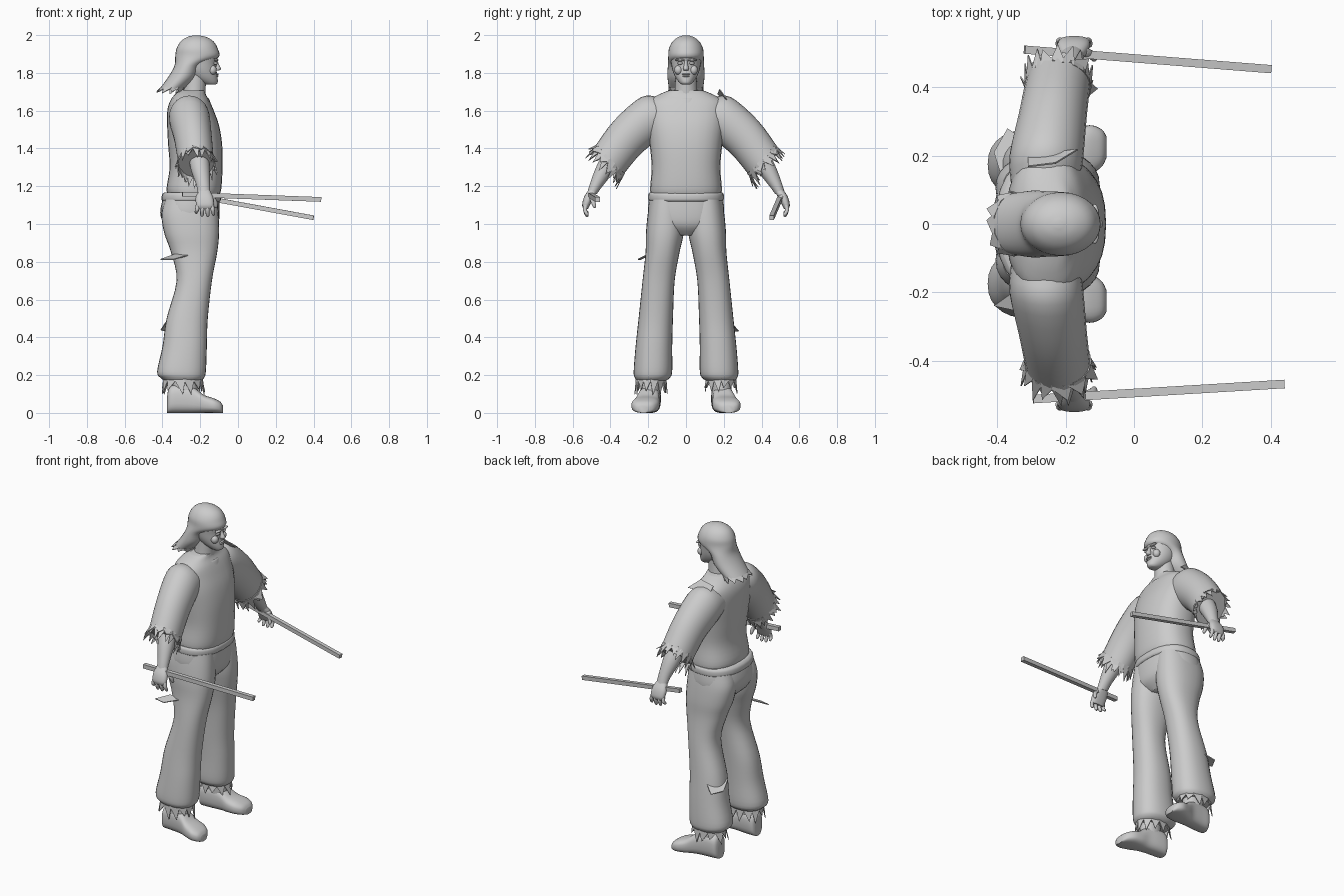
import bpy, bmesh, math, random
from mathutils import Vector, Matrix

random.seed(4)
cube = bpy.data.objects.get("Cube")
if cube:
    bpy.data.objects.remove(cube, do_unlink=True)

grey = bpy.data.materials.new("plain grey")
grey.use_nodes = True
grey.diffuse_color = (0.6, 0.6, 0.6, 1)
grey.node_tree.nodes["Principled BSDF"].inputs["Base Color"].default_value = (0.6, 0.6, 0.6, 1)


def finish(name, bm, side=1, smooth=True, thick=0):
    for v in bm.verts:
        v.co.y *= side
    bmesh.ops.recalc_face_normals(bm, faces=bm.faces)
    me = bpy.data.meshes.new(name)
    bm.to_mesh(me)
    bm.free()
    me.materials.append(grey)
    if smooth:
        me.polygons.foreach_set("use_smooth", [True] * len(me.polygons))
        me.set_sharp_from_angle(angle=math.radians(45))
    ob = bpy.data.objects.new(name, me)
    bpy.context.collection.objects.link(ob)
    if thick:
        mod = ob.modifiers.new("cloth", 'SOLIDIFY')
        mod.thickness = thick
    return ob


# A section is a centre and two half-axes
def level(z, xb, xf, yc, hy, zf=None):
    zf = z if zf is None else zf
    return (Vector(((xb + xf) / 2, yc, (z + zf) / 2)),
            Vector(((xf - xb) / 2, 0, (zf - z) / 2)), Vector((0, hy, 0)))


def limb(x, y, z, hx, r, angle):
    a = math.radians(angle)
    return Vector((x, y, z)), Vector((hx, 0, 0)), Vector((0, math.cos(a), math.sin(a))) * r


def upright(x, y, w, h):
    return Vector((x, y, h / 2)), Vector((0, w, 0)), Vector((0, 0, h / 2))


def rim(sec, t, power=2):
    f = lambda v: math.copysign(abs(v) ** (2 / power), v)
    return sec[0] + sec[1] * f(math.cos(t)) + sec[2] * f(math.sin(t))


def spline(a, b, c, d, t):
    return b + (c - a) * (t / 2) + (2 * a - 5 * b + 4 * c - d) * (t * t / 2) \
        + (3 * b - a - 3 * c + d) * (t ** 3 / 2)


def loft(name, secs, side=1, power=2, n=28, steps=4):
    bm = bmesh.new()
    last = len(secs) - 1
    rings = []
    for i in range(last):
        quad = [secs[min(max(i + k, 0), last)] for k in (-1, 0, 1, 2)]
        for s in range(steps):
            rings.append([spline(*(q[j] for q in quad), s / steps) for j in range(3)])
    rings.append(secs[-1])
    loops = [[bm.verts.new(rim(r, math.tau * k / n, power)) for k in range(n)] for r in rings]
    for a, b in zip(loops, loops[1:]):
        for k in range(n):
            bm.faces.new((a[k], a[k - 1], b[k - 1], b[k]))
    bm.faces.new(loops[0])
    bm.faces.new(loops[-1])
    return finish(name, bm, side)


def fringe(name, sec, drop, count, flare, side=1, power=2):
    bm = bmesh.new()
    for i in range(count):
        t = math.tau * i / count
        w = math.tau / count
        a, b, m = (rim(sec, t + w * k, power) for k in (0, 1.1, random.uniform(0.2, 0.8)))
        tip = m + drop * random.uniform(0.5, 1.1) + (m - sec[0]) * random.uniform(0, flare)
        up = drop * -0.25
        bm.faces.new([bm.verts.new(p) for p in (a + up, a, tip, b, b + up)])
    return finish(name, bm, side, False, 0.004)


def flap(name, pts):
    bm = bmesh.new()
    bm.faces.new([bm.verts.new(p) for p in pts])
    finish(name, bm, 1, False, 0.005)


def blob(name, loc, size, side=1):
    bm = bmesh.new()
    bmesh.ops.create_uvsphere(bm, u_segments=16, v_segments=10, radius=1,
                              matrix=Matrix.Translation(loc) @ Matrix.Diagonal((*size, 1)))
    finish(name, bm, side)


def stick(name, start, end, w):
    a, b = Vector(start), Vector(end)
    m = Matrix.Translation((a + b) / 2) @ (b - a).to_track_quat('X', 'Z').to_matrix().to_4x4()
    bm = bmesh.new()
    bmesh.ops.create_cube(bm, size=1, matrix=m @ Matrix.Diagonal(((b - a).length, w, w, 1)))
    finish(name, bm, 1, False)


# Shirt body and neckline
loft("shirt", [level(1.15, -.37, -.1, 0, .185), level(1.19, -.378, -.088, 0, .19),
               level(1.3, -.362, -.082, 0, .182), level(1.42, -.37, -.084, 0, .192),
               level(1.52, -.375, -.1, 0, .205), level(1.6, -.374, -.128, 0, .21),
               level(1.65, -.36, -.15, 0, .2), level(1.685, -.335, -.17, 0, .145),
               level(1.708, -.305, -.175, 0, .088)], power=2.4)
loft("collar", [level(1.69, -.32, -.145, 0, .1, 1.64), level(1.715, -.31, -.155, 0, .09, 1.665),
                level(1.712, -.3, -.165, 0, .082, 1.667)])

# Trousers
loft("trouser_seat", [level(1.165, -.39, -.1, 0, .192), level(1.06, -.412, -.097, 0, .202),
                      level(.99, -.385, -.108, 0, .175), level(.94, -.33, -.15, 0, .07)], power=2.4)
loft("waistband", [level(1.12, -.398, -.097, 0, .193), level(1.13, -.405, -.09, 0, .2),
                   level(1.155, -.402, -.09, 0, .2), level(1.168, -.39, -.1, 0, .192)], power=2.4)

for side, word in ((1, "left_"), (-1, "right_")):
    loft(word + "trouser_leg", [
        level(1.13, -.385, -.11, .1, .09), level(1.05, -.405, -.103, .105, .098),
        level(.95, -.39, -.1, .112, .1), level(.85, -.355, -.11, .124, .09),
        level(.7, -.325, -.138, .145, .085), level(.5, -.378, -.16, .16, .091),
        level(.35, -.4, -.165, .17, .097), level(.22, -.428, -.17, .175, .102),
        level(.185, -.41, -.18, .178, .092), level(.168, -.385, -.2, .183, .072)], side, 2.3)
    fringe(word + "trouser_hem", level(.17, -.395, -.19, .185, .078), Vector((0, 0, -.07)), 13, .15, side)

    # Foot and ankle
    loft(word + "ankle", [level(.06, -.345, -.215, .19, .05), level(.13, -.345, -.215, .19, .052),
                          level(.28, -.34, -.23, .18, .05)], side)
    loft(word + "shoe", [upright(-.375, .185, .03, .09), upright(-.36, .187, .052, .14),
                         upright(-.3, .19, .056, .15), upright(-.235, .197, .057, .135),
                         upright(-.18, .207, .068, .095), upright(-.13, .217, .072, .078),
                         upright(-.095, .222, .055, .06), upright(-.08, .225, .03, .04)], side, 2.8)

    # Sleeve with a torn edge
    loft(word + "sleeve", [limb(-.26, .12, 1.575, .1, .1, 75), limb(-.256, .2, 1.553, .108, .124, 72),
                           limb(-.238, .315, 1.455, .1, .114, 55),
                           limb(-.222, .415, 1.325, .095, .106, 46)], side)
    hem = limb(-.222, .41, 1.33, .094, .105, 46)
    fringe(word + "sleeve_edge", hem, Vector((0, .045, -.055)), 18, .2, side)
    fringe(word + "sleeve_threads", hem, Vector((0, .025, -.04)), 11, .3, side)

    # Forearm, palm, fingers and thumb
    loft(word + "forearm", [limb(-.21, .37, 1.38, .055, .055, 40), limb(-.2, .43, 1.29, .05, .047, 33),
                            limb(-.185, .475, 1.21, .037, .033, 25),
                            limb(-.18, .497, 1.165, .033, .025, 18)], side)
    loft(word + "palm", [limb(-.18, .49, 1.18, .03, .022, 18), limb(-.178, .515, 1.14, .046, .024, 15),
                         limb(-.175, .53, 1.1, .046, .02, 8), limb(-.175, .531, 1.08, .038, .012, 0)],
         side, 2.5)
    for i, tip in enumerate((1.055, 1.04, 1.038, 1.045)):
        x = -.213 + i * .025
        spread = (i - 1.5) * .005
        loft(word + "finger_%d" % (i + 1), [
            limb(x, .53, 1.1, .011, .012, 5), limb(x + spread / 2, .535, 1.075, .011, .011, -10),
            limb(x + spread, .525, tip + .008, .009, .009, -25),
            limb(x + spread, .52, tip, .004, .004, -25)], side, n=10)
    loft(word + "thumb", [limb(-.15, .505, 1.155, .014, .014, 10), limb(-.125, .495, 1.125, .013, .013, 0),
                          limb(-.117, .485, 1.095, .01, .01, -10),
                          limb(-.117, .482, 1.085, .004, .004, -10)], side, n=10)

    # Paired features of the face
    blob(word + "brow", (-.115, .032, 1.868), (.012, .026, .007), side)
    blob(word + "eye", (-.12, .031, 1.851), (.012, .014, .008), side)
    blob(word + "cheek", (-.135, .04, 1.815), (.022, .022, .025), side)

# Head and neck
loft("neck", [level(1.62, -.3, -.17, 0, .075), level(1.7, -.29, -.172, 0, .06),
              level(1.82, -.28, -.165, 0, .055)])
loft("head", [level(1.738, -.165, -.12, 0, .022), level(1.748, -.2, -.108, 0, .035),
              level(1.775, -.25, -.108, 0, .055), level(1.81, -.28, -.113, 0, .07),
              level(1.85, -.295, -.113, 0, .078), level(1.9, -.3, -.108, 0, .083),
              level(1.95, -.29, -.13, 0, .072)])
loft("nose", [level(1.87, -.13, -.109, 0, .007), level(1.845, -.13, -.101, 0, .01),
              level(1.822, -.13, -.09, 0, .015), level(1.812, -.13, -.1, 0, .012)], n=14)
blob("upper_lip", (-.112, 0, 1.793), (.01, .022, .005))
blob("lower_lip", (-.113, 0, 1.783), (.01, .018, .006))

# Swept-back hair with ragged ends
tail = level(1.715, -.415, -.285, 0, .09, 1.715)
loft("hair", [level(1.999, -.23, -.21, 0, .01), level(1.99, -.268, -.168, 0, .04),
              level(1.967, -.303, -.13, 0, .07), level(1.93, -.325, -.108, 0, .09),
              level(1.89, -.332, -.103, 0, .094, 1.882), level(1.84, -.336, -.19, 0, .096, 1.84),
              level(1.785, -.365, -.225, 0, .098, 1.77), tail])
fringe("hair_ends", tail, Vector((-.025, 0, -.028)), 11, .08)

# Torn cloth flaps
flap("right_leg_tear", [(-.25, -.205, .84), (-.34, -.19, .84), (-.41, -.24, .815), (-.34, -.255, .815)])
flap("left_leg_tear", [(-.385, .13, .48), (-.31, .24, .48), (-.37, .28, .435), (-.41, .21, .44)])
flap("shoulder_tear", [(-.31, .2, 1.66), (-.31, .17, 1.69), (-.23, .18, 1.715), (-.165, .22, 1.66)])

# Two square fighting sticks
stick("left_stick", (-.32, .51, 1.165), (.4, .453, 1.033), .024)
stick("right_stick", (-.295, -.512, 1.157), (.44, -.468, 1.13), .025)
